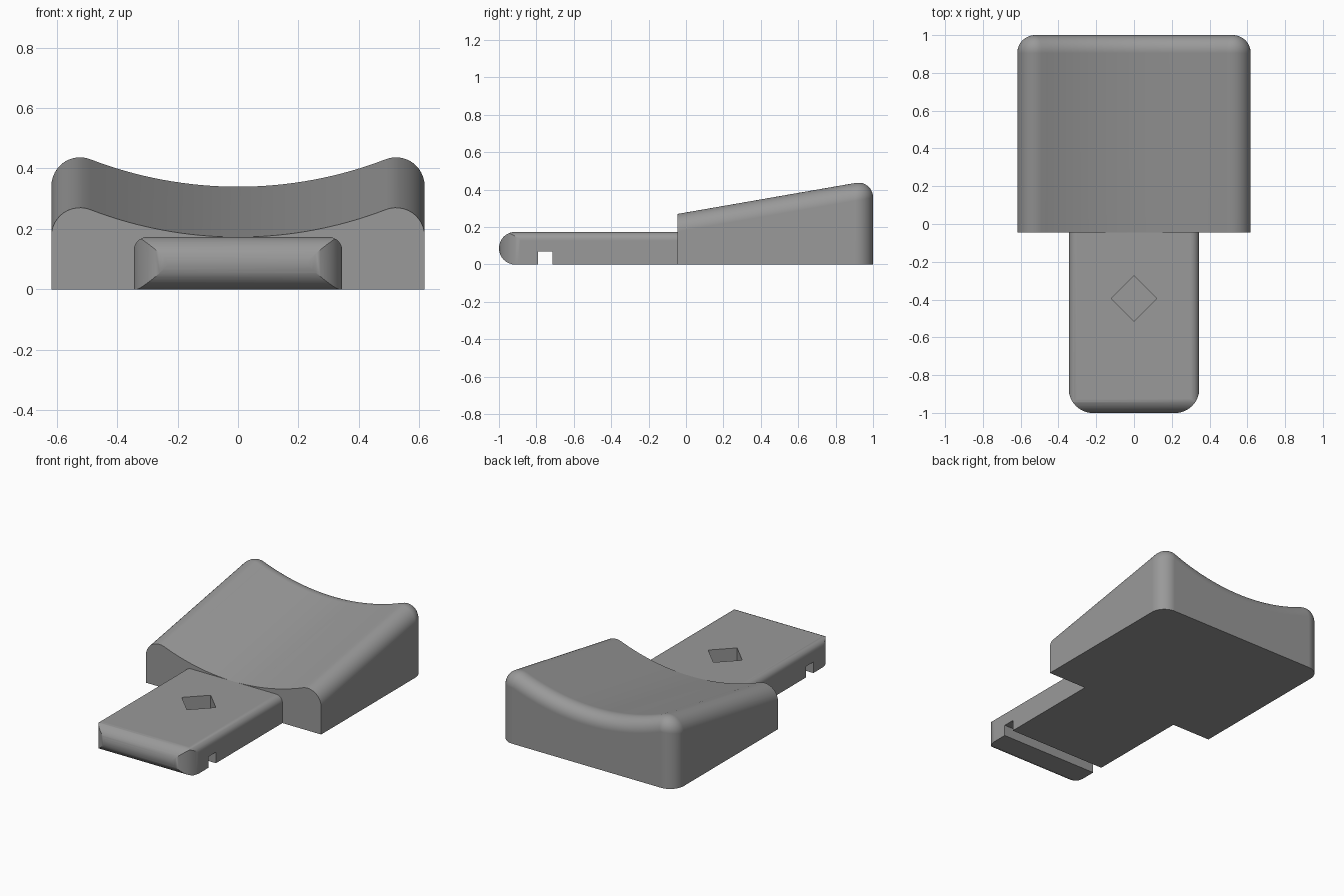
import bpy
import bmesh
import math

if "Cube" in bpy.data.objects:
    bpy.data.objects.remove(bpy.data.objects["Cube"])

GREY = bpy.data.materials.new("mid_grey")
GREY.diffuse_color = (0.32, 0.32, 0.32, 1)
GREY.use_nodes = True
GREY.node_tree.nodes["Principled BSDF"].inputs["Base Color"].default_value = GREY.diffuse_color

SEAM_Y = -0.045      # where the tongue meets the rest


def loft(name, rings):
    """Skin closed rings of equal length and cap both ends."""
    bm = bmesh.new()
    rows = [[bm.verts.new(p) for p in ring] for ring in rings]
    n = len(rows[0])
    for a, b in zip(rows, rows[1:]):
        for i in range(n):
            j = (i + 1) % n
            bm.faces.new((a[i], a[j], b[j], b[i]))
    bm.faces.new(rows[0])
    bm.faces.new(rows[-1])
    bmesh.ops.remove_doubles(bm, verts=bm.verts[:], dist=1e-5)
    bmesh.ops.recalc_face_normals(bm, faces=bm.faces[:])
    me = bpy.data.meshes.new(name)
    bm.to_mesh(me)
    bm.free()
    ob = bpy.data.objects.new(name, me)
    bpy.context.collection.objects.link(ob)
    me.materials.append(GREY)
    return ob


def prism(name, pts, axis, lo, hi):
    """Extrude a 2D outline along one axis."""
    place = {"X": lambda a, b, t: (t, a, b),
             "Y": lambda a, b, t: (a, t, b),
             "Z": lambda a, b, t: (a, b, t)}[axis]
    return loft(name, [[place(a, b, t) for a, b in pts] for t in (lo, hi)])


def arc(cx, cy, r, a0, a1, n):
    angles = [math.radians(a0 + (a1 - a0) * i / n) for i in range(n + 1)]
    return [(cx + r * math.cos(a), cy + r * math.sin(a)) for a in angles]


def activate(ob):
    bpy.ops.object.select_all(action="DESELECT")
    ob.select_set(True)
    bpy.context.view_layer.objects.active = ob


def boolean(ob, tool, operation):
    mod = ob.modifiers.new("cut", "BOOLEAN")
    mod.object, mod.operation, mod.solver = tool, operation, "EXACT"
    activate(ob)
    bpy.ops.object.modifier_apply(modifier=mod.name)
    bpy.data.objects.remove(tool)


def finish(ob):
    activate(ob)
    bpy.ops.object.shade_smooth_by_angle(angle=math.radians(30))
    mod = ob.modifiers.new("normals", "WEIGHTED_NORMAL")
    mod.keep_sharp = True


# Sloped saddle-shaped rest: concave top, rounded rims and rounded back
HALF_W, RIM, DISH, SLOPE = 0.618, 0.095, 1.36, 0.174
RIM_X, RIM_Z = HALF_W - RIM, 0.175
DISH_Z = RIM_Z + math.sqrt((DISH + RIM) ** 2 - RIM_X ** 2)


def rest_ring(y, inset):
    tilt = math.degrees(math.asin(RIM_X / (DISH + RIM)))
    half = arc(RIM_X, RIM_Z, RIM - inset, 0, 90 + tilt, 12)
    dish = arc(0, DISH_Z, DISH + inset, -90 + tilt, -90 - tilt, 32)[1:-1]
    top = half + dish + [(-x, z) for x, z in reversed(half)]
    lift = SLOPE * (y - SEAM_Y)
    w = HALF_W - inset
    return [(w, y, 0)] + [(x, y, z + lift) for x, z in top] + [(-w, y, 0)]


rings = [rest_ring(SEAM_Y, 0)]
for i in range(13):
    t = math.radians(90 * i / 12)
    rings.append(rest_ring(1 - RIM + RIM * math.sin(t), RIM * (1 - math.cos(t))))
finish(loft("sloped_rest", rings))

# Flat tongue with softened long top edges
TW, TH, EDGE = 0.345, 0.173, 0.045
right = [(TW, 0)] + arc(TW - EDGE, TH - EDGE, EDGE, 0, 90, 8)
tongue = prism("tongue", right + [(-x, z) for x, z in reversed(right)],
               "Y", -1.05, SEAM_Y)

# Half-round nose
E = 0.001
R = TH / 2 + E
nose = prism("nose_shape",
             arc(-1 + R, TH / 2, R, 90, 270, 24) + [(0.2, -E), (0.2, TH + E)],
             "X", -0.5, 0.5)
boolean(tongue, nose, "INTERSECT")

# Rounded front corners in plan
C = 0.13
corner = arc(TW + E - C, -1 - E + C, C, 0, -90, 14)
plan = prism("plan_shape",
             [(TW + E, 0.2)] + corner
             + [(-x, y) for x, y in reversed(corner)] + [(-TW - E, 0.2)],
             "Z", -0.1, 0.3)
boolean(tongue, plan, "INTERSECT")

# Slot across the underside
slot = prism("slot_shape", [(-0.79, -0.1), (-0.715, -0.1), (-0.715, 0.07), (-0.79, 0.07)],
             "X", -0.5, 0.5)
boolean(tongue, slot, "DIFFERENCE")

# Diamond pocket in the top
pocket = prism("pocket_shape", arc(0, -0.395, 0.12, 0, 270, 3), "Z", 0.05, 0.3)
boolean(tongue, pocket, "DIFFERENCE")
finish(tongue)
